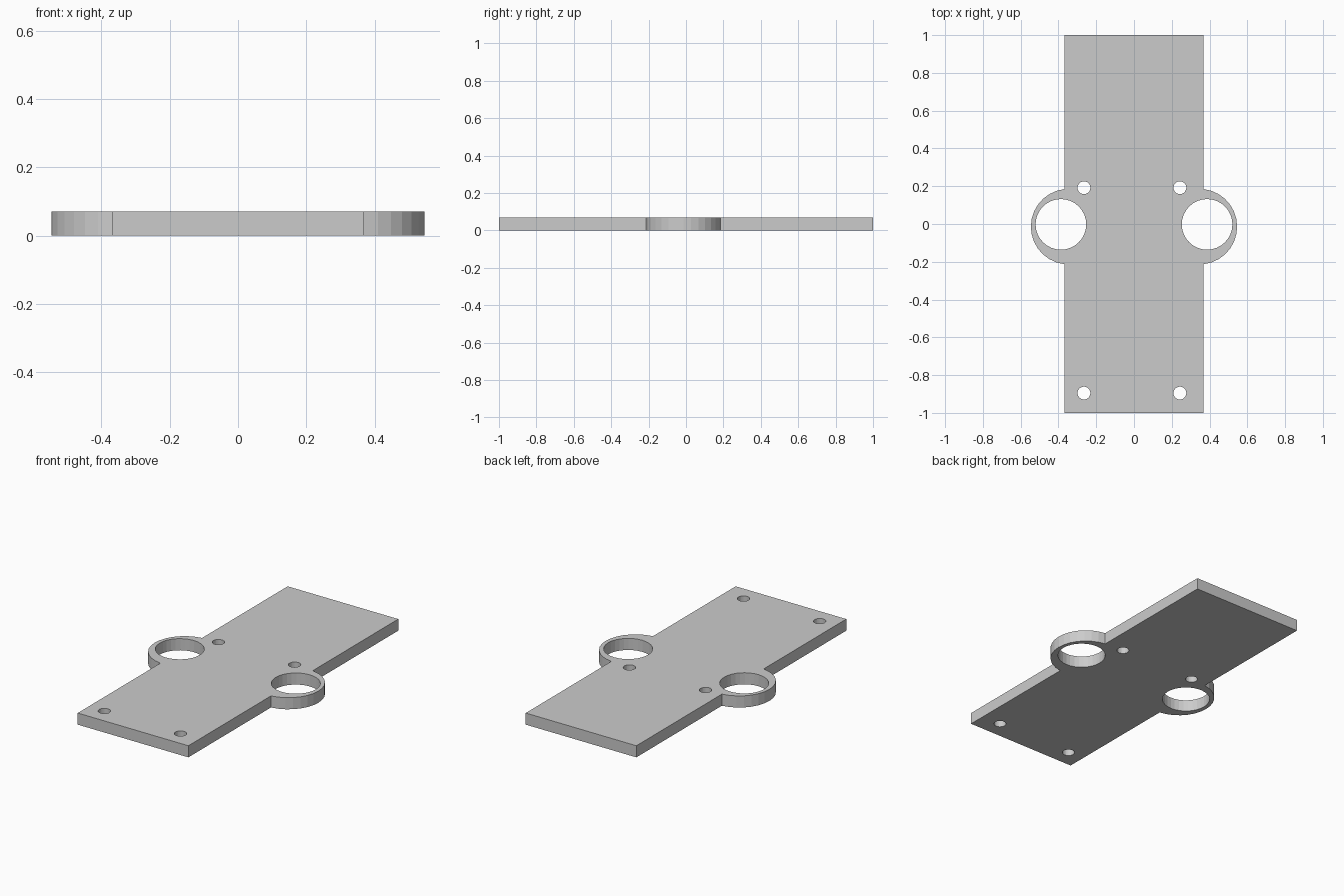
import bpy, bmesh
from math import cos, sin, pi, asin

if "Cube" in bpy.data.objects:
    bpy.data.objects.remove(bpy.data.objects["Cube"])

HALF_W, HALF_L, THICK = 0.369, 1.0, 0.07


def circle(cx, cy, r, n=32):
    return [(cx + r * cos(2 * pi * i / n), cy + r * sin(2 * pi * i / n)) for i in range(n)]


# Right lobe: an arc bulging out past the plate edge
def lobe(cx=0.346, cy=-0.014, r=0.2, n=14):
    a = pi / 2 - asin((HALF_W - cx) / r)
    return [(cx + r * cos(-a + 2 * a * i / n), cy + r * sin(-a + 2 * a * i / n))
            for i in range(n + 1)]


# Plate outline: right side, then its mirror image
right = [(HALF_W, -HALF_L)] + lobe() + [(HALF_W, HALF_L)]
outline = right + [(-x, y) for x, y in reversed(right)]

# Large lobe holes and small screw holes
loops = [outline]
loops += [circle(s * 0.387, -0.002, 0.134) for s in (-1, 1)]
loops += [circle(x, y, 0.034, 24) for x in (-0.265, 0.243) for y in (-0.895, 0.192)]

# Extruded flat profile with the holes left open
profile = bpy.data.curves.new("plate_profile", 'CURVE')
profile.dimensions = '2D'
profile.fill_mode = 'BOTH'
profile.extrude = THICK / 2
for pts in loops:
    sp = profile.splines.new('POLY')
    sp.points.add(len(pts) - 1)
    for p, (x, y) in zip(sp.points, pts):
        p.co = (x, y, 0, 1)
    sp.use_cyclic_u = True
temp = bpy.data.objects.new("plate_profile", profile)
bpy.context.collection.objects.link(temp)
bpy.context.view_layer.update()
dg = bpy.context.evaluated_depsgraph_get()
mesh = bpy.data.meshes.new_from_object(temp.evaluated_get(dg))
bpy.data.objects.remove(temp)

# Weld into one solid standing on the floor, flat shaded
bm = bmesh.new()
bm.from_mesh(mesh)
bmesh.ops.remove_doubles(bm, verts=bm.verts, dist=1e-4)
bmesh.ops.translate(bm, verts=bm.verts, vec=(0, 0, THICK / 2))
bmesh.ops.recalc_face_normals(bm, faces=bm.faces)
for f in bm.faces:
    f.smooth = False
bm.to_mesh(mesh)
bm.free()
mesh.name = "mounting_plate"
bpy.context.collection.objects.link(bpy.data.objects.new("mounting_plate", mesh))
